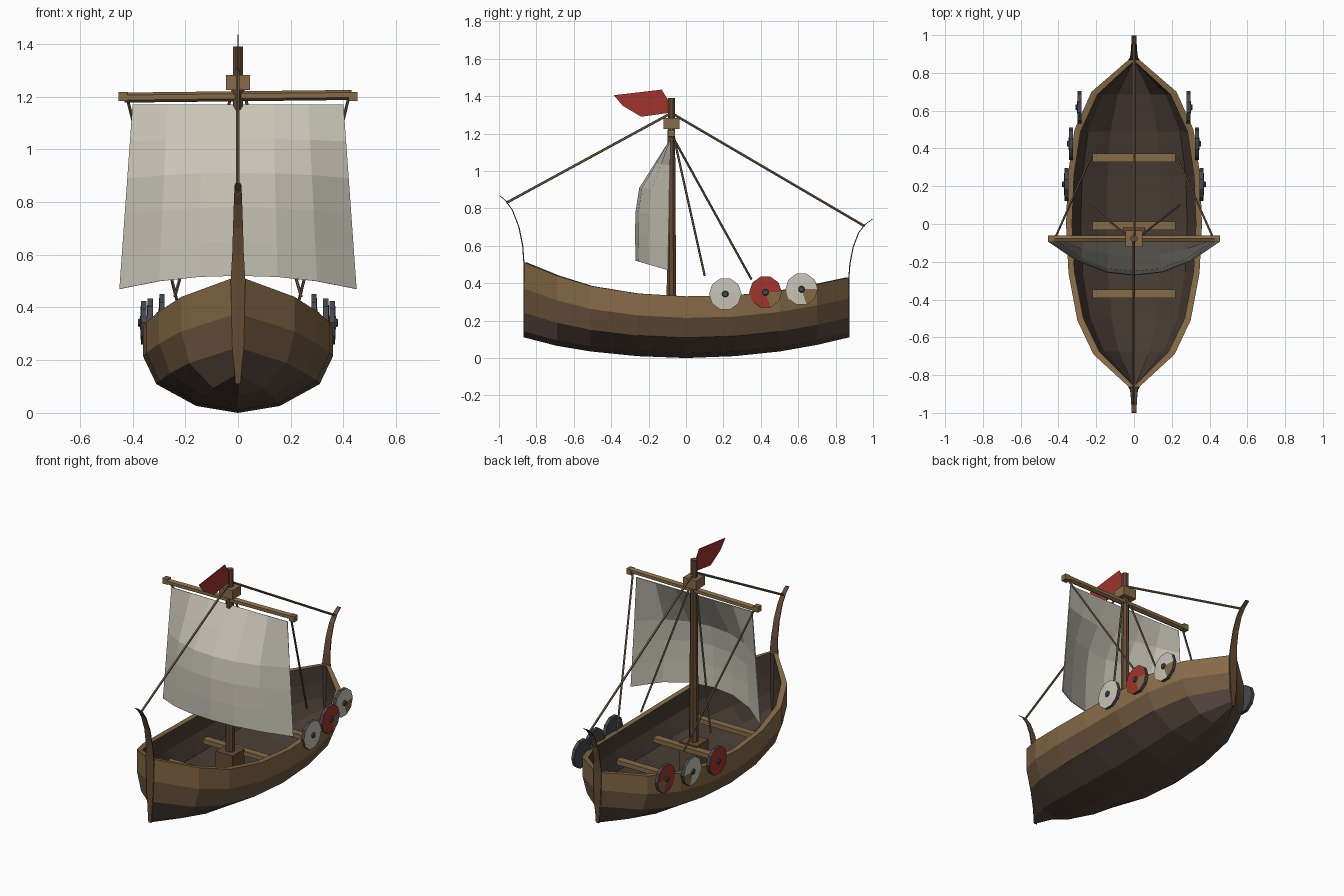
import bpy, bmesh, math
from mathutils import Vector

if "Cube" in bpy.data.objects:
    bpy.data.objects.remove(bpy.data.objects["Cube"])


def mat(name, r, g, b):
    m = bpy.data.materials.new(name)
    m.diffuse_color = (r, g, b, 1)
    m.use_nodes = True
    m.node_tree.nodes["Principled BSDF"].inputs["Base Color"].default_value = m.diffuse_color
    return m


WOOD = mat("wood", .24, .145, .065)
MID = mat("mid_wood", .16, .095, .05)
BOTTOM = mat("bottom_wood", .09, .06, .045)
INNER = mat("inner_wood", .065, .045, .035)
DARK = mat("mast_wood", .13, .07, .035)
ROPE = mat("rope", .17, .125, .075)
CLOTH = mat("cloth", .58, .55, .47)
RED = mat("red", .35, .035, .027)
IRON = mat("iron", .06, .065, .075)


def make(name, verts, faces, mats, ids=None):
    me = bpy.data.meshes.new(name)
    me.from_pydata([tuple(v) for v in verts], [], faces)
    for m in mats:
        me.materials.append(m)
    if ids:
        me.polygons.foreach_set("material_index", ids)
    bm = bmesh.new()
    bm.from_mesh(me)
    bmesh.ops.recalc_face_normals(bm, faces=bm.faces)
    bm.to_mesh(me)
    bm.free()
    ob = bpy.data.objects.new(name, me)
    bpy.context.collection.objects.link(ob)
    return ob


def box(name, c, s, m):
    v = [(c[0] + i * s[0] / 2, c[1] + j * s[1] / 2, c[2] + k * s[2] / 2)
         for i in (-1, 1) for j in (-1, 1) for k in (-1, 1)]
    f = [(0, 1, 3, 2), (4, 6, 7, 5), (0, 4, 5, 1), (2, 3, 7, 6), (0, 2, 6, 4), (1, 5, 7, 3)]
    return make(name, v, f, [m])


def rod(name, a, b, r1, r2, n, m):
    a, b = Vector(a), Vector(b)
    q = (b - a).to_track_quat('Z', 'Y')
    v = []
    for p, r in ((a, r1), (b, r2)):
        for i in range(n):
            t = 2 * math.pi * (i + .5) / n
            v.append(p + q @ Vector((r * math.cos(t), r * math.sin(t), 0)))
    f = [(i, (i + 1) % n, n + (i + 1) % n, n + i) for i in range(n)]
    f += [tuple(range(n)), tuple(range(n, 2 * n))]
    return make(name, v, f, [m])


# hull: stations of (y, half width, keel z, rail z)
stations = [(-.865, .025, .11, .51), (-.69, .215, .065, .44), (-.51, .3, .035, .385),
            (-.26, .347, .01, .345), (0, .36, 0, .33), (.26, .35, .01, .335),
            (.5, .315, .035, .36), (.7, .225, .07, .395), (.87, .028, .11, .43)]
rows = [(1, 1), (1, .65), (.86, .33), (.44, .08), (0, 0)]
section = [(-a, b) for a, b in rows] + rows[3::-1]
verts, faces, ids = [], [], []
for y, w, k, r in stations:
    verts += [(a * w, y, k + b * (r - k)) for a, b in section]
    yi, wi, ki = y * .98, max(w - .032, .012), k + .025
    verts += [(a * wi, yi, ki + b * (r - ki)) for a, b in section[::-1]]
outer = [0, 1, 2, 2, 2, 2, 1, 0]
ring = outer + [0] + [3] * 8 + [0]
for s in range(len(stations) - 1):
    for i in range(18):
        j = (i + 1) % 18
        faces.append((s * 18 + i, s * 18 + j, s * 18 + 18 + j, s * 18 + 18 + i))
        ids.append(ring[i])
for o in (0, 18 * (len(stations) - 1)):
    faces += [tuple(range(o, o + 9)), tuple(range(o + 9, o + 18)), (o, o + 8, o + 9, o + 17)]
    ids += [1, 3, 0]
make("hull", verts, faces, [WOOD, MID, BOTTOM, INNER], ids)


# curved stem and stern posts: thin ribbons of (y, z, half width)
def post(name, path, out):
    v, f = [], []
    for y, z, w in path:
        v += [(-w, y, z), (w, y, z), (w, y + out, z), (-w, y + out, z)]
    for s in range(len(path) - 1):
        f += [(s * 4 + i, s * 4 + (i + 1) % 4, s * 4 + 4 + (i + 1) % 4, s * 4 + 4 + i) for i in range(4)]
    e = len(v)
    f += [(0, 1, 2, 3), (e - 4, e - 3, e - 2, e - 1)]
    make(name, v, f, [DARK])


post("stem_post", [(-.863, .11, .01), (-.863, .3, .022), (-.863, .5, .028), (-.87, .6, .022), (-.89, .7, .019),
                   (-.925, .79, .016), (-.96, .84, .014), (-.995, .87, .012)], -.006)
post("stern_post", [(.868, .11, .01), (.868, .28, .022), (.868, .43, .028), (.873, .5, .022), (.89, .59, .019),
                    (.92, .67, .016), (.955, .715, .014), (.993, .742, .012)], .006)

# thwarts, mast and fittings
for i, y in enumerate((-.37, -.01, .35)):
    box(f"thwart_{i}", (0, y, .238), (.44, .045, .028), WOOD)
MY = -.078
box("mast_step", (0, MY, .14), (.118, .118, .24), DARK)
rod("mast", (0, MY, .1), (0, MY, 1.39), .029, .02, 8, DARK)
box("crosstree", (0, MY, 1.253), (.09, .085, .058), WOOD)
rod("yard", (-.43, MY, 1.196), (.43, MY, 1.206), .019, .019, 6, WOOD)
for s in (-1, 1):
    box(f"yard_cap_{s}", (s * .437, MY, 1.201), (.034, .036, .034), WOOD)

# billowing sail
NU, NV = 6, 5
belly = [0, .08, .16, .178, .178, .172]
verts, faces = [], []
for j in range(NV + 1):
    t = j / NV
    for i in range(NU + 1):
        u = 2 * i / NU - 1
        b = 1 - abs(u) ** 2.2
        z = 1.17 - t * (.70 - .05 * b)
        verts.append((u * (.40 + .05 * t), -.085 - .012 * t - b * belly[j], z))
for j in range(NV):
    for i in range(NU):
        a = j * (NU + 1) + i
        faces.append((a, a + 1, a + NU + 2, a + NU + 1))
sail = make("sail", verts, faces, [CLOTH])
sol = sail.modifiers.new("thickness", 'SOLIDIFY')
sol.thickness = .005

# pennant
outline = [(-.095, 1.31), (-.24, 1.29), (-.34, 1.35), (-.385, 1.405), (-.13, 1.435), (-.09, 1.37)]
pen = make("pennant", [(0, y, z) for y, z in outline], [tuple(range(6))], [RED])
sol = pen.modifiers.new("thickness", 'SOLIDIFY')
sol.thickness, sol.offset = .004, 0

# rigging
rod("forestay", (0, MY, 1.31), (0, -.96, .83), .007, .007, 5, ROPE)
rod("backstay", (0, MY, 1.31), (0, .955, .705), .007, .007, 5, ROPE)
for s in (-1, 1):
    rod(f"shroud_{s}", (s * .015, MY, 1.24), (s * .24, .1, .44), .006, .006, 5, ROPE)
    rod(f"brace_{s}", (s * .42, MY, 1.195), (s * .23, .35, .42), .006, .006, 5, ROPE)


# shields: iron-backed discs with a painted fan face and a boss
def shield(name, side, x, y, z, paint, notch):
    n, r = 10, .087
    v, f, ids = [], [], []
    for d in (-.01, .01):
        for i in range(n):
            t = 2 * math.pi * i / n
            v.append((side * (x + d), y + r * math.cos(t), z + r * math.sin(t)))
    v.append((side * (x + .014), y, z))
    for i in range(n):
        j = (i + 1) % n
        f += [(i, j, n + j, n + i), (n + i, n + j, 2 * n)]
        ids += [0, 2 if notch and i >= 8 else 1]
    f.append(tuple(range(n)))
    ids.append(0)
    make(name, v, f, [IRON, paint, WOOD], ids)
    rod(name + "_boss", (side * (x + .005), y, z), (side * (x + .022), y, z), .022, .014, 8, IRON)


for s in (-1, 1):
    for i, (x, y, z) in enumerate([(.358, .21, .342), (.333, .425, .352), (.288, .618, .368)]):
        shield(f"shield_{s}_{i}", s, x, y, z, RED if (i % 2 == 1) == (s == 1) else CLOTH, i > 0)
